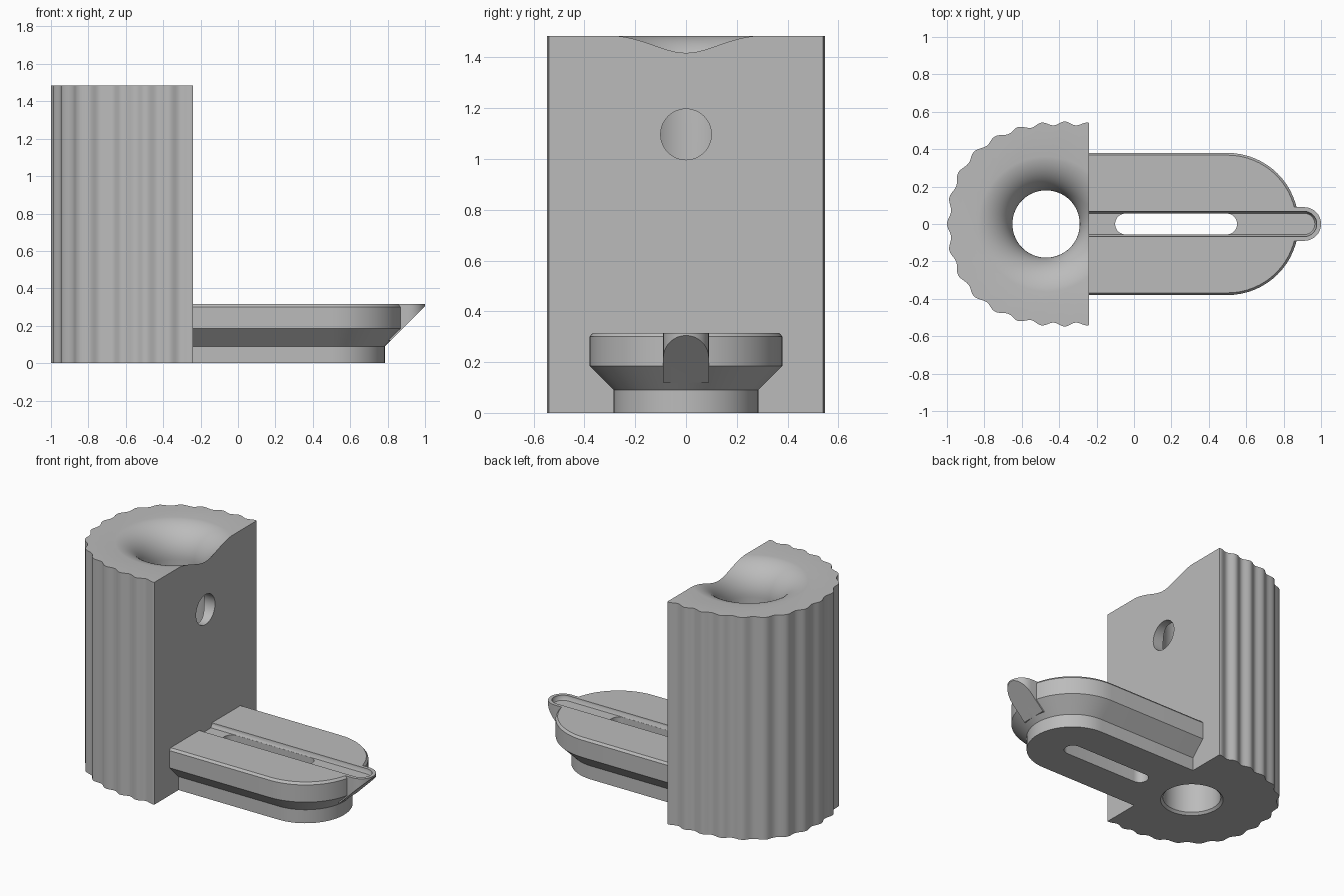
import bpy, bmesh
from math import sin, cos, pi, radians
from mathutils import Vector

cube = bpy.data.objects.get("Cube")
if cube:
    bpy.data.objects.remove(cube, do_unlink=True)

grey = bpy.data.materials.new("plain grey")
grey.use_nodes = True
grey.diffuse_color = (0.5, 0.5, 0.5, 1)
grey.node_tree.nodes["Principled BSDF"].inputs["Base Color"].default_value = (0.5, 0.5, 0.5, 1)

CUT_X = -0.24      # flat face of the column
HEIGHT = 1.485
TOP = 0.315        # top of the tongue


def loft(name, rings, trim=None):
    """Skin equal-length rings, cap the ends, optionally trim by a plane."""
    bm = bmesh.new()
    loops = [[bm.verts.new(p) for p in ring] for ring in rings]
    n = len(loops[0])
    for low, high in zip(loops, loops[1:]):
        for i in range(n):
            j = (i + 1) % n
            bm.faces.new((low[i], low[j], high[j], high[i]))
    bm.faces.new(loops[0][::-1])
    bm.faces.new(loops[-1])
    if trim:
        point, normal = trim
        cut = bmesh.ops.bisect_plane(bm, geom=bm.verts[:] + bm.edges[:] + bm.faces[:],
                                     plane_co=Vector(point), plane_no=Vector(normal),
                                     clear_outer=True)["geom_cut"]
        edges = [e for e in cut if isinstance(e, bmesh.types.BMEdge)]
        bmesh.ops.contextual_create(bm, geom=edges)
    bmesh.ops.recalc_face_normals(bm, faces=bm.faces[:])
    mesh = bpy.data.meshes.new(name)
    bm.to_mesh(mesh)
    bm.free()
    mesh.materials.append(grey)
    ob = bpy.data.objects.new(name, mesh)
    bpy.context.collection.objects.link(ob)
    return ob


def activate(ob):
    bpy.ops.object.select_all(action='DESELECT')
    ob.select_set(True)
    bpy.context.view_layer.objects.active = ob


def combine(ob, other, operation):
    mod = ob.modifiers.new("combine", 'BOOLEAN')
    mod.operation, mod.solver, mod.object = operation, 'EXACT', other
    activate(ob)
    bpy.ops.object.modifier_apply(modifier=mod.name)
    bpy.data.objects.remove(other, do_unlink=True)


def arc(cx, r, z, start, end, steps=32):
    angles = [start + (end - start) * i / steps for i in range(steps + 1)]
    return [(cx + r * cos(a), r * sin(a), z) for a in angles]


def tongue_ring(back, front, r, z):
    """Square at the back, round at the front."""
    return [(back, -r, z)] + arc(front, r, z, -pi / 2, pi / 2) + [(back, r, z)]


def slot_ring(back, front, r, z):
    return arc(front, r, z, -pi / 2, pi / 2, 16) + arc(back, r, z, pi / 2, 3 * pi / 2, 16)


def fluted_ring(z, count=28, steps=10):
    """Squarish oval with a rippled edge."""
    ring = []
    for i in range(count * steps):
        a = 2 * pi * i / (count * steps)
        r = (abs(cos(a) / 0.62) ** 2.3 + abs(sin(a) / 0.538) ** 2.3) ** (-1 / 2.3)
        r += 0.01 * cos(count * a)
        ring.append((-0.37 + r * cos(a), r * sin(a), z))
    return ring


def round_ring(r, z, steps=64):
    return [(-0.47 + r * cos(2 * pi * i / steps), r * sin(2 * pi * i / steps), z)
            for i in range(steps)]


# Fluted column with one flat side
column = loft("fluted_column", [fluted_ring(0), fluted_ring(HEIGHT)],
              trim=((CUT_X, 0, 0), (1, 0, 0)))

# Flared bore through the column
bore, flare = 0.18, 0.2
profile = [(bore + 0.025, -0.01), (bore, 0.015)]
for i in range(17):
    t = radians(90 * i / 16)
    profile.append((bore + flare * (1 - cos(t)), HEIGHT + 0.001 - flare * (1 - sin(t))))
profile.append((bore + flare, HEIGHT + 0.1))
combine(column, loft("bore_cutter", [round_ring(r, z) for r, z in profile]), 'DIFFERENCE')

# Round hole in the flat side, opening into the bore
hole = [[(x, 0.1 * cos(2 * pi * i / 48), 1.097 + 0.1 * sin(2 * pi * i / 48))
         for i in range(48)] for x in (-0.47, -0.1)]
combine(column, loft("side_hole_cutter", hole), 'DIFFERENCE')

# Tongue with a narrow foot, sloped flanks and a chamfered top
steps = [(0.285, 0), (0.285, 0.09), (0.38, 0.185), (0.38, TOP - 0.015), (0.368, TOP)]
tongue = loft("tongue", [tongue_ring(CUT_X - 0.002, 0.5, r, z) for r, z in steps])

# Nose at the tip, cut away at 45 degrees underneath
nose = loft("nose", [slot_ring(0.6, 0.91, 0.09, z) for z in (0.12, TOP)],
            trim=((1, 0, TOP - 0.01), (1, 0, -1)))
combine(tongue, nose, 'UNION')

# Shallow groove along the top, with a through slot in it
groove = loft("groove_cutter", [slot_ring(-0.4, 0.91, r, z) for r, z in
                                ((0.057, TOP - 0.03), (0.067, TOP - 0.01), (0.067, TOP + 0.1))])
combine(tongue, groove, 'DIFFERENCE')
slot = loft("slot_cutter", [slot_ring(-0.045, 0.495, 0.056, z) for z in (-0.1, TOP + 0.1)])
combine(tongue, slot, 'DIFFERENCE')

for ob in (column, tongue):
    activate(ob)
    bpy.ops.object.shade_smooth_by_angle(angle=radians(30))
